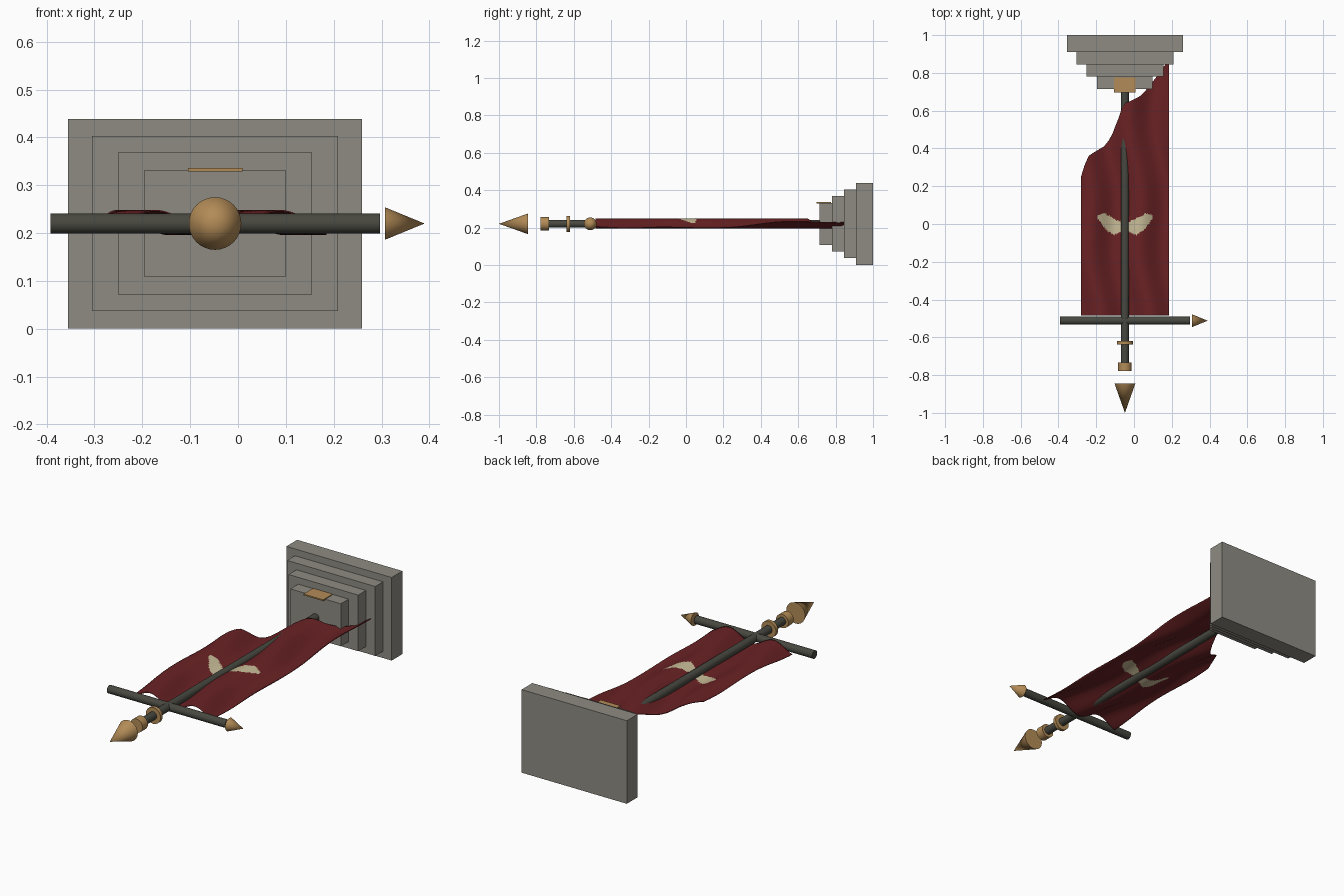
import bpy, bmesh, math
from mathutils import Vector

if "Cube" in bpy.data.objects:
    bpy.data.objects.remove(bpy.data.objects["Cube"])

CX, CZ = -0.048, 0.22          # pole axis


def material(name, rgb):
    m = bpy.data.materials.new(name)
    m.diffuse_color = (*rgb, 1)
    m.use_nodes = True
    m.node_tree.nodes["Principled BSDF"].inputs["Base Color"].default_value = m.diffuse_color
    return m


STONE = material("grey stone", (0.27, 0.26, 0.225))
DARK = material("dark wood", (0.065, 0.065, 0.052))
GOLD = material("gold", (0.45, 0.26, 0.095))
RED = material("red cloth", (0.145, 0.016, 0.018))
CREAM = material("cream emblem", (0.58, 0.50, 0.31))


def finish(bm, name, mats, smooth=False):
    me = bpy.data.meshes.new(name)
    bm.to_mesh(me)
    bm.free()
    ob = bpy.data.objects.new(name, me)
    bpy.context.collection.objects.link(ob)
    for m in mats:
        me.materials.append(m)
    if smooth:
        bpy.ops.object.select_all(action='DESELECT')
        ob.select_set(True)
        bpy.context.view_layer.objects.active = ob
        bpy.ops.object.shade_smooth_by_angle(angle=math.radians(40))
    return ob


def box(name, lo, hi, mat):
    bm = bmesh.new()
    bmesh.ops.create_cube(bm, size=1)
    for v in bm.verts:
        v.co = Vector([lo[i] + (v.co[i] + 0.5) * (hi[i] - lo[i]) for i in range(3)])
    finish(bm, name, [mat])


def rod(name, a, b, r1, r2, mat):
    """Cylinder or cone from a to b."""
    a, b = Vector(a), Vector(b)
    bm = bmesh.new()
    bmesh.ops.create_cone(bm, cap_ends=True, segments=32, radius1=r1, radius2=r2,
                          depth=(b - a).length)
    rot = Vector((0, 0, 1)).rotation_difference(b - a).to_matrix()
    for v in bm.verts:
        v.co = rot @ v.co + (a + b) / 2
    finish(bm, name, [mat], True)


def lerp(pts, x):
    """Piecewise linear lookup."""
    if x <= pts[0][0]:
        return pts[0][1]
    for (x0, y0), (x1, y1) in zip(pts, pts[1:]):
        if x <= x1:
            return y0 + (y1 - y0) * (x - x0) / (x1 - x0)
    return pts[-1][1]


# Stepped stone base
steps = [(0.91, 1.0, 0.307, 0.219), (0.845, 0.91, 0.257, 0.183),
         (0.78, 0.845, 0.203, 0.148), (0.715, 0.78, 0.147, 0.112)]
for i, (y0, y1, hx, hz) in enumerate(steps):
    box(f"base_step_{i + 1}", (CX - hx, y0, CZ - hz), (CX + hx, y1, CZ + hz), STONE)

# Plaque on the smallest step
box("plaque", (-0.105, 0.697, 0.329), (0.009, 0.776, 0.336), GOLD)

# Pole, crossbar and their gold fittings
rod("pole", (CX, 0.75, CZ), (CX, -0.74, CZ), 0.021, 0.021, DARK)
rod("crossbar", (-0.392, -0.512, CZ), (0.297, -0.512, CZ), 0.021, 0.021, DARK)
rod("pole_ring", (CX, -0.62, CZ), (CX, -0.638, CZ), 0.043, 0.043, GOLD)
rod("pole_collar", (CX, -0.733, CZ), (CX, -0.778, CZ), 0.036, 0.036, GOLD)
rod("finial", (CX, -0.845, CZ), (CX, -1.0, CZ), 0.055, 0.0, GOLD)
rod("crossbar_tip", (0.307, -0.512, CZ), (0.39, -0.512, CZ), 0.034, 0.0, GOLD)

# Torn, waving cloth with a winged emblem
HEM = [(-0.28, 0.25), (-0.262, 0.31), (-0.24, 0.36), (-0.21, 0.38), (-0.16, 0.41),
       (-0.135, 0.44), (-0.115, 0.475), (-0.085, 0.55), (-0.065, 0.61), (-0.045, 0.64),
       (-0.02, 0.65), (0.03, 0.675), (0.065, 0.71), (0.12, 0.78), (0.185, 0.87)]
WING_TOP = [(0, 0.0), (0.02, 0.01), (0.06, 0.03), (0.11, 0.056), (0.145, 0.048)]
WING_LOW = [(0, -0.025), (0.02, -0.042), (0.06, -0.058), (0.10, -0.032), (0.145, 0.03)]


def cloth_z(x, y):
    trough = -0.06 - 0.08 * (y + 0.485) + 0.018 * math.sin(9 * y)
    return 0.222 - 0.025 * math.cos(2 * math.pi * (x - trough) / 0.26)


NX, NY, X0, X1, Y0 = 80, 160, -0.28, 0.185, -0.485
bm = bmesh.new()
grid = []
for i in range(NX + 1):
    x = X0 + (X1 - X0) * i / NX
    end = lerp(HEM, x)
    col = []
    for j in range(NY + 1):
        y = Y0 + (end - Y0) * j / NY
        col.append(bm.verts.new((x, y, cloth_z(x, y))))
    grid.append(col)
for i in range(NX):
    for j in range(NY):
        f = bm.faces.new((grid[i][j], grid[i + 1][j], grid[i + 1][j + 1], grid[i][j + 1]))
        c = f.calc_center_median()
        u = abs(c.x - CX)
        if u < 0.145 and lerp(WING_LOW, u) < c.y < lerp(WING_TOP, u):
            f.material_index = 1
cloth = finish(bm, "cloth", [RED, CREAM], True)
mod = cloth.modifiers.new("thickness", 'SOLIDIFY')
mod.thickness = 0.003
mod.offset = 0
